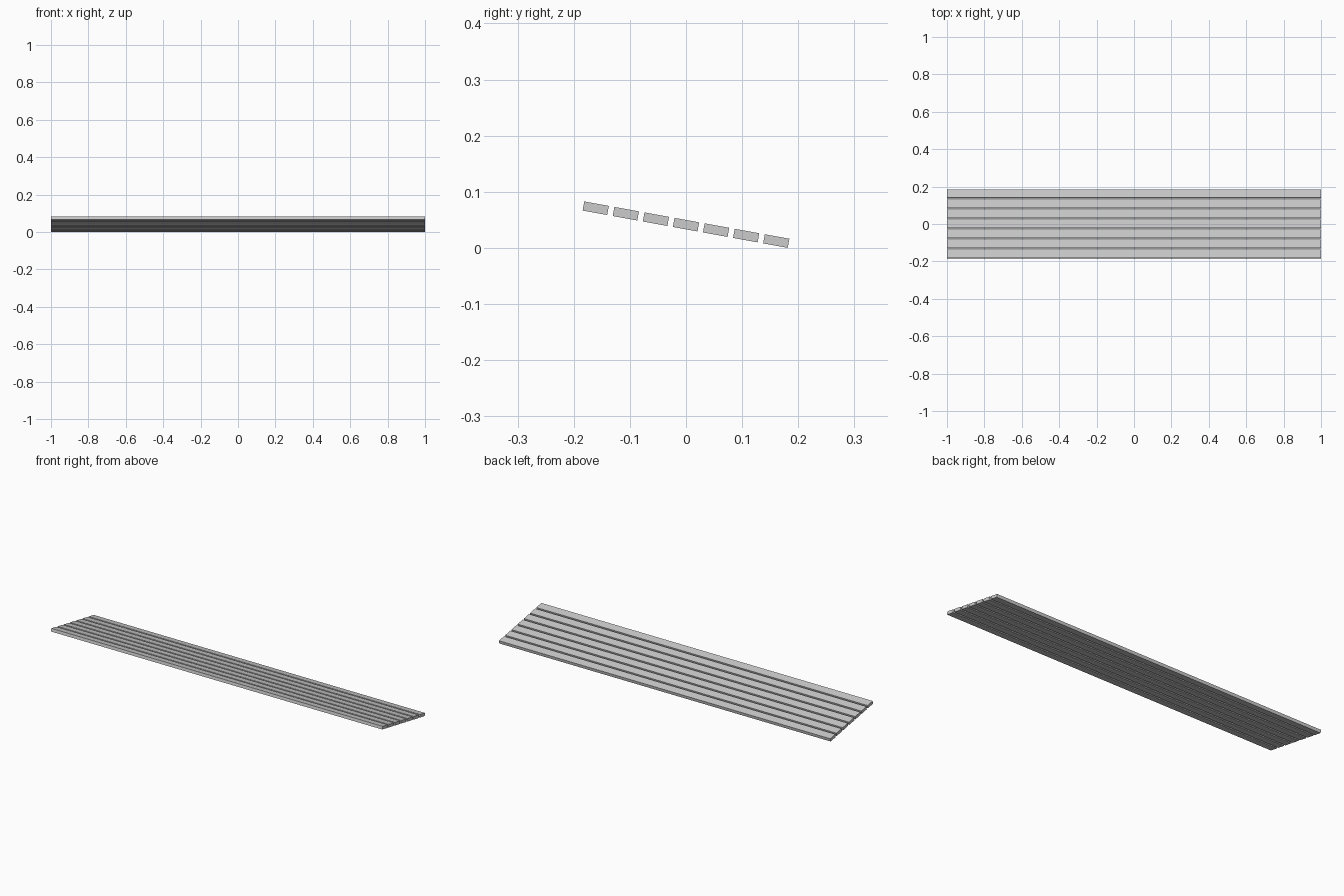
import bpy, math

if "Cube" in bpy.data.objects:
    bpy.data.objects.remove(bpy.data.objects["Cube"])

TILT = math.radians(-10.3)
COUNT, PITCH, WIDTH, THICK = 7, 0.0545, 0.0445, 0.0165
LENGTH = 2.0

span = PITCH * (COUNT - 1) + WIDTH
mid_z = (span * math.sin(-TILT) + THICK * math.cos(TILT)) / 2

# Row of long slats, all lying in one plane that drops towards the back
for i in range(COUNT):
    d = (i - (COUNT - 1) / 2) * PITCH
    bpy.ops.mesh.primitive_cube_add(
        size=1,
        location=(0, d * math.cos(TILT), mid_z + d * math.sin(TILT)),
        rotation=(TILT, 0, 0))
    slat = bpy.context.object
    slat.name = f"slat_{i + 1}"
    slat.scale = (LENGTH, WIDTH, THICK)
